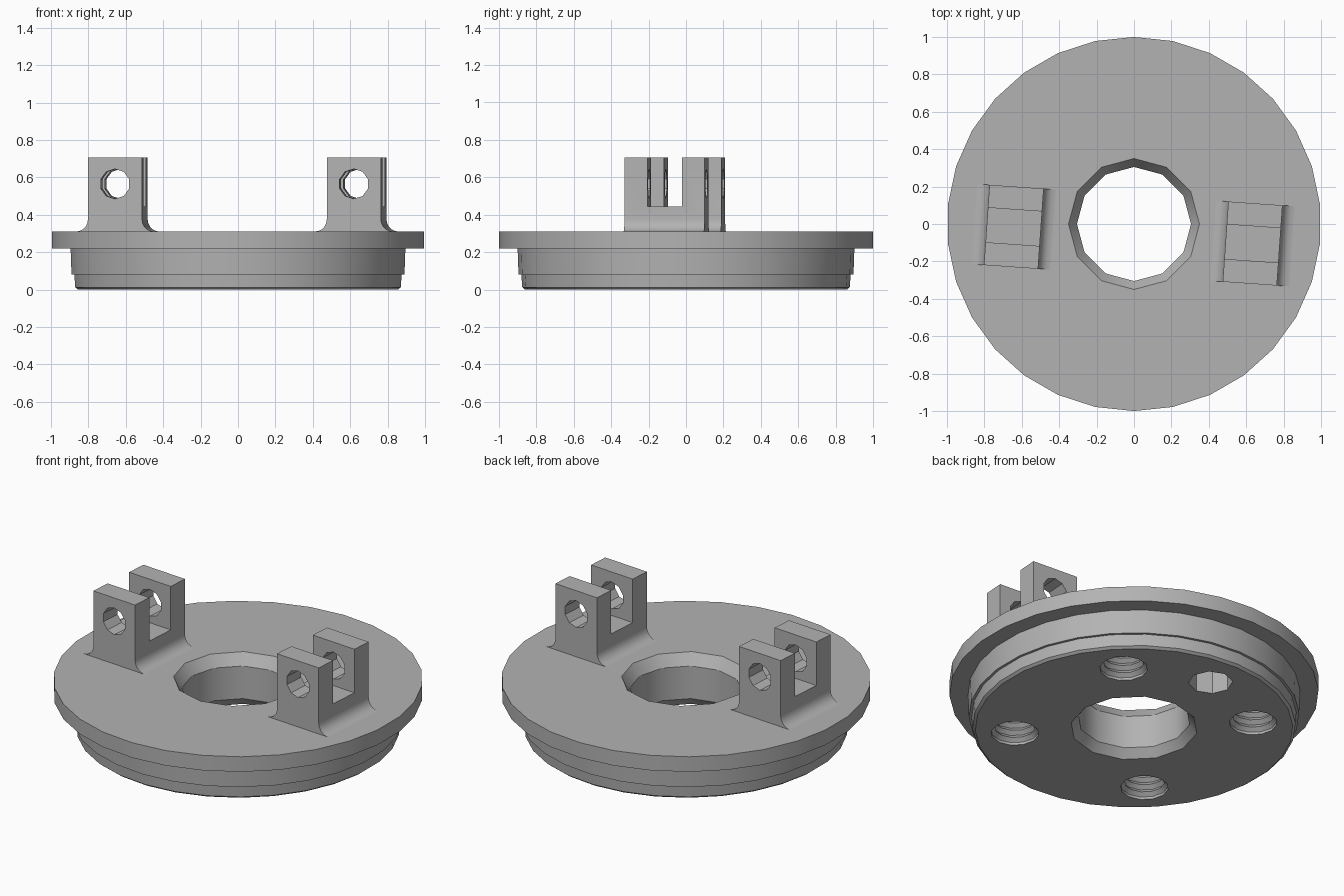
import bpy, bmesh
from math import sin, cos, pi, radians
from mathutils import Matrix

default = bpy.data.objects.get("Cube")
if default:
    bpy.data.objects.remove(default, do_unlink=True)

grey = bpy.data.materials.new("mid_grey")
grey.use_nodes = True
color = (0.45, 0.45, 0.45, 1)
grey.diffuse_color = color
grey.node_tree.nodes["Principled BSDF"].inputs["Base Color"].default_value = color


def finish(name, bm):
    """Turn a bmesh into a linked object with the shared material."""
    bmesh.ops.recalc_face_normals(bm, faces=bm.faces)
    mesh = bpy.data.meshes.new(name)
    bm.to_mesh(mesh)
    bm.free()
    mesh.materials.append(grey)
    ob = bpy.data.objects.new(name, mesh)
    bpy.context.collection.objects.link(ob)
    return ob


def lathe(name, profile, sides, center=(0, 0)):
    """Closed solid from (radius, z) points, bottom to top."""
    bm = bmesh.new()
    rings = []
    for r, z in profile:
        rings.append([bm.verts.new((center[0] + r * sin(2 * pi * i / sides),
                                    center[1] + r * cos(2 * pi * i / sides), z))
                      for i in range(sides)])
    for low, high in zip(rings, rings[1:]):
        for i in range(sides):
            j = (i + 1) % sides
            bm.faces.new((low[i], low[j], high[j], high[i]))
    bm.faces.new(rings[0])
    bm.faces.new(rings[-1])
    return finish(name, bm)


def select(ob):
    bpy.ops.object.select_all(action='DESELECT')
    ob.select_set(True)
    bpy.context.view_layer.objects.active = ob


def cut(ob, cutter):
    """Subtract the cutter, then remove it."""
    mod = ob.modifiers.new("cut", 'BOOLEAN')
    mod.operation = 'DIFFERENCE'
    mod.solver = 'EXACT'
    mod.object = cutter
    cutter.hide_render = True
    select(ob)
    bpy.ops.object.modifier_apply(modifier=mod.name)
    bpy.data.objects.remove(cutter, do_unlink=True)


def smooth(ob, angle):
    select(ob)
    bpy.ops.object.shade_smooth_by_angle(angle=radians(angle))


# Flanged plug: stepped disc
TOP = 0.31
plug = lathe("flanged_plug", [(0.86, 0), (0.875, 0.012), (0.88, 0.08), (0.895, 0.08),
                              (0.9, 0.22), (1, 0.22), (1, TOP)], 30)

# Central bore, chamfered at both ends
cut(plug, lathe("bore_cutter", [(0.345, -0.05), (0.345, 0), (0.305, 0.05), (0.305, TOP - 0.065),
                                (0.35, TOP), (0.35, TOP + 0.05)], 12))

# Four threaded blind holes on the underside
thread = [(0.13, -0.05), (0.13, 0.015)]
for k in range(4):
    z = 0.015 + 0.045 * k
    thread += [(0.108, z + 0.02), (0.13, z + 0.045)]
for sx in (-1, 1):
    for sy in (-1, 1):
        cut(plug, lathe("thread_cutter", thread, 12, (sx * 0.458, sy * 0.458)))

# Plain blind hole at the back
cut(plug, lathe("plain_hole_cutter", [(0.12, -0.05), (0.12, 0.2)], 8, (0, 0.645)))
smooth(plug, 31.5)


# Clevis lugs with filleted feet
def lug(name, x):
    half, fillet, depth, height = 0.145, 0.065, 0.215, 0.705
    side = [(half + fillet, TOP - 0.02)]
    for i in range(6):
        a = pi / 2 * i / 5
        side.append((half + fillet * (1 - sin(a)), TOP + fillet * (1 - cos(a))))
    side.append((half, height))
    outline = side + [(-px, pz) for px, pz in reversed(side)]

    bm = bmesh.new()
    face = bm.faces.new([bm.verts.new((px, -depth, pz)) for px, pz in outline])
    out = bmesh.ops.extrude_face_region(bm, geom=[face])
    verts = [v for v in out["geom"] if isinstance(v, bmesh.types.BMVert)]
    bmesh.ops.translate(bm, verts=verts, vec=(0, 2 * depth, 0))
    ob = finish(name, bm)

    # Slot between the two ears
    bm = bmesh.new()
    bmesh.ops.create_cube(bm, size=1, matrix=Matrix.Translation((0, 0, 0.695))
                          @ Matrix.Diagonal((1, 0.185, 0.5, 1)))
    cut(ob, finish("slot_cutter", bm))

    # Pin hole through both ears
    bm = bmesh.new()
    bmesh.ops.create_cone(bm, cap_ends=True, segments=10, radius1=0.08, radius2=0.08, depth=1,
                          matrix=Matrix.Translation((0, 0, 0.565)) @ Matrix.Rotation(pi / 2, 4, 'X'))
    cut(ob, finish("pin_cutter", bm))
    smooth(ob, 30)
    ob.matrix_world = Matrix.Rotation(radians(-4), 4, 'Z') @ Matrix.Translation((x, -0.06, 0))


lug("right_clevis_lug", -0.64)
lug("left_clevis_lug", 0.64)
